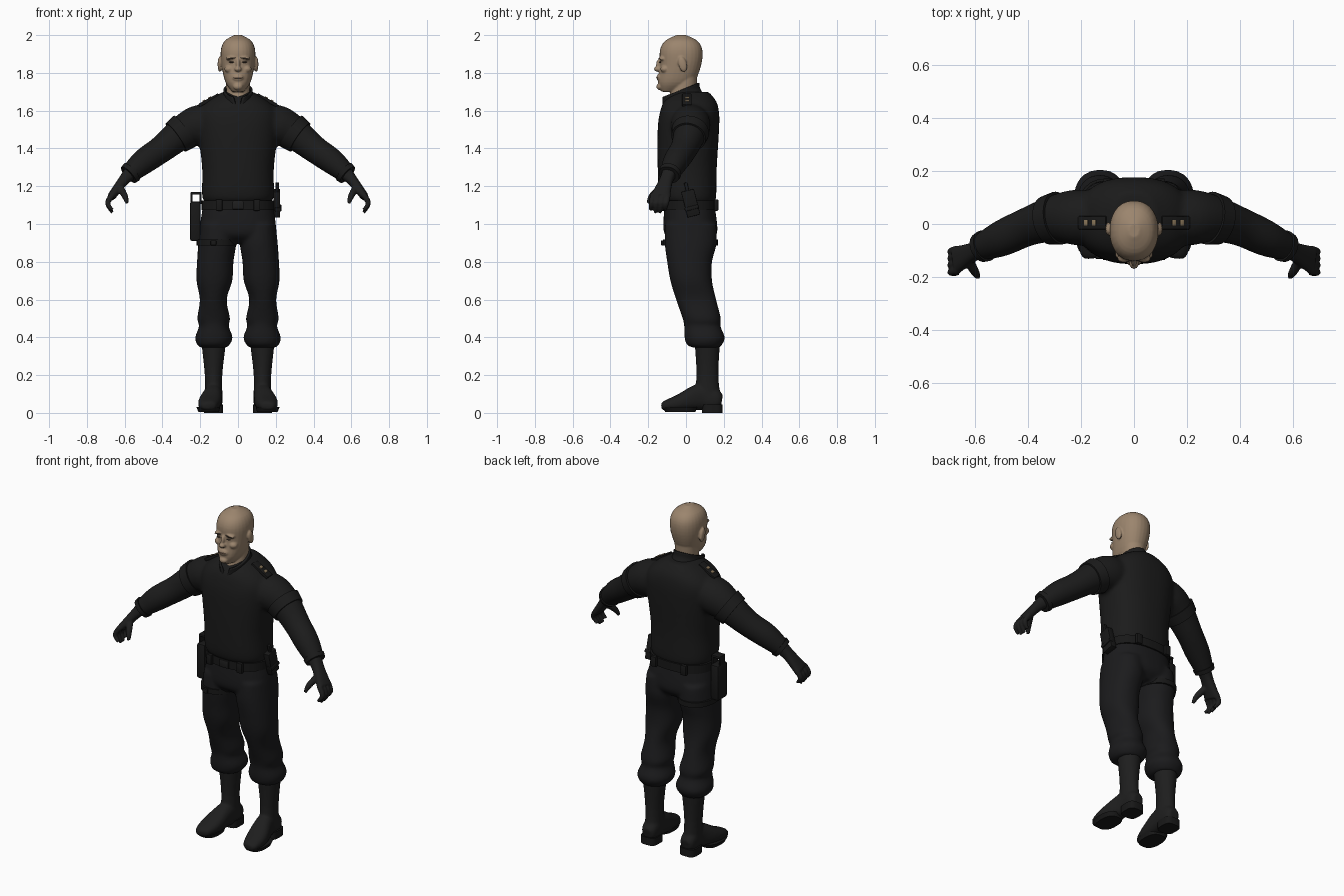
import bpy, bmesh, math
from mathutils import Vector, Matrix

if "Cube" in bpy.data.objects:
    bpy.data.objects.remove(bpy.data.objects["Cube"])


def material(name, red, green, blue):
    mat = bpy.data.materials.new(name)
    mat.use_nodes = True
    colour = (red, green, blue, 1)
    mat.diffuse_color = colour
    shader = mat.node_tree.nodes["Principled BSDF"]
    shader.inputs["Base Color"].default_value = colour
    shader.inputs["Roughness"].default_value = .8
    return mat


SKIN = material("skin", .33, .235, .155)
LIPS = material("lips", .2, .12, .08)
BROW = material("brow_and_eye", .07, .05, .035)
SWEATER = material("sweater_black", .011, .011, .011)
TROUSERS = material("trouser_black", .011, .011, .012)
LEATHER = material("leather_black", .013, .013, .013)
GEAR = material("gear_black", .009, .009, .009)
BADGE = material("badge_tan", .25, .18, .1)
ACROSS, ALONG = Vector((1, 0, 0)), Vector((0, 1, 0))


def spline(rings, t):
    """Smooth in-between of ring tuples; t counts rings."""
    last = len(rings) - 1
    i = min(int(t), last - 1)
    f = t - i
    a, b, c, d = (Vector(rings[min(max(k, 0), last)]) for k in range(i - 1, i + 3))
    return b + f / 2 * (c - a + f * (2 * a - 5 * b + 4 * c - d + f * (3 * (b - c) + d - a)))


def loft(bm, rings, ref=None, sides=28, power=2, gap=0, steps=4):
    """Skin superellipses (x, y, z, radius[, radius]); no ref keeps them level."""
    count = (len(rings) - 1) * steps
    rings = [spline(rings, i / steps) for i in range(count + 1)]
    centres = [Vector(ring[:3]) for ring in rings]
    loops = []
    for i, ring in enumerate(rings):
        u, v = ACROSS, ALONG
        if ref:
            path = (centres[min(i + 1, count)] - centres[max(i - 1, 0)]).normalized()
            u = (ref - path * ref.dot(path)).normalized()
            v = path.cross(u)
        opening = gap * i / count
        loop = []
        for k in range(sides):
            turn = k / (sides - 1 if gap else sides)
            angle = opening + (math.tau - 2 * opening) * turn - math.pi / 2
            c, s = (math.copysign(abs(w) ** (2 / power), w)
                    for w in (math.cos(angle), math.sin(angle)))
            loop.append(bm.verts.new(centres[i] + u * ring[3] * c + v * ring[-1] * s))
        loops.append(loop)
    for low, high in zip(loops, loops[1:]):
        for k in range(sides - 1 if gap else sides):
            j = (k + 1) % sides
            bm.faces.new((low[k], low[j], high[j], high[k]))
    if not gap:
        bm.faces.new(loops[0])
        bm.faces.new(loops[-1])


def level(bm, rows, **options):
    """Level rings given as extents (z, left, right, front, back)."""
    loft(bm, [((a + b) / 2, (c + d) / 2, z, (b - a) / 2, (d - c) / 2)
              for z, a, b, c, d in rows], **options)


def centred(bm, rows, **options):
    """Level rings symmetric in x, given as (z, half width, front, back)."""
    level(bm, [(z, -w, w, front, back) for z, w, front, back in rows], **options)


def band(bm, path, start, end, extra):
    """A raised sleeve around part of a limb path."""
    rings = [spline(path, t) for t in (start, end)]
    for ring in rings:
        ring[3] += extra
    loft(bm, rings, ref=ALONG, steps=1)


def placed(at, size, tilt, axis):
    return (Matrix.Translation(at) @ Matrix.Rotation(tilt, 4, axis)
            @ Matrix.Diagonal((*size, 1)))


def blob(bm, at, size, tilt=0, axis="Y"):
    bmesh.ops.create_uvsphere(bm, u_segments=16, v_segments=10, radius=1,
                              matrix=placed(at, size, tilt, axis))


def box(bm, at, size, tilt=0, axis="Y", bevel=.004):
    corners = bmesh.ops.create_cube(bm, size=1, matrix=placed(at, size, tilt, axis))["verts"]
    edges = list({edge for corner in corners for edge in corner.link_edges})
    bmesh.ops.bevel(bm, geom=edges, offset=bevel, segments=2, affect="EDGES", profile=.5)


def finish(name, bm, mat, mirror=False, voxel=0, soften=4):
    if mirror:
        copy = bmesh.ops.duplicate(bm, geom=bm.verts[:] + bm.edges[:] + bm.faces[:])["geom"]
        for item in copy:
            if isinstance(item, bmesh.types.BMVert):
                item.co.x *= -1
    bmesh.ops.recalc_face_normals(bm, faces=bm.faces[:])
    mesh = bpy.data.meshes.new(name)
    bm.to_mesh(mesh)
    bm.free()
    mesh.materials.append(mat)
    mesh.shade_smooth()
    mesh.set_sharp_from_angle(angle=math.radians(40))
    ob = bpy.data.objects.new(name, mesh)
    bpy.context.scene.collection.objects.link(ob)
    if voxel:
        merge = ob.modifiers.new("merge", "REMESH")
        merge.mode, merge.voxel_size, merge.use_smooth_shade = "VOXEL", voxel, True
        smooth = ob.modifiers.new("soften", "SMOOTH")
        smooth.factor, smooth.iterations = .5, soften
    return ob


# Head: skull, neck, nose, mouth, chin, brow ridges, cheeks and ears merged
bm = bmesh.new()
centred(bm, [(1.7, .03, -.13, -.05), (1.75, .066, -.147, .04), (1.84, .087, -.138, .08),
             (1.92, .091, -.138, .087), (1.97, .07, -.11, .06), (2, .02, -.05, 0)], power=2.2)
centred(bm, [(1.6, .06, -.11, .05), (1.78, .064, -.06, .06)])
blob(bm, at=(0, -.142, 1.85), size=(.011, .016, .03), tilt=-.3, axis="X")
blob(bm, at=(0, -.15, 1.82), size=(.019, .02, .014))
blob(bm, at=(0, -.142, 1.775), size=(.03, .014, .02))
blob(bm, at=(0, -.14, 1.727), size=(.026, .017, .018))
blob(bm, at=(.036, -.128, 1.878), size=(.03, .016, .01), tilt=.15)
blob(bm, at=(.046, -.112, 1.82), size=(.026, .024, .02))
blob(bm, at=(.097, -.018, 1.845), size=(.011, .023, .042), tilt=.25, axis="X")
finish("head", bm, SKIN, mirror=True, voxel=.005, soften=3)

# Facial features
bm = bmesh.new()
blob(bm, at=(.036, -.139, 1.877), size=(.022, .006, .004), tilt=.15)
blob(bm, at=(.034, -.137, 1.857), size=(.013, .005, .004))
finish("brows_and_eyes", bm, BROW, mirror=True)
bm = bmesh.new()
blob(bm, at=(0, -.15, 1.774), size=(.024, .008, .004))
finish("lips", bm, LIPS)

# Sweater: body and sleeves merged
bm = bmesh.new()
centred(bm, [(1.11, .17, -.11, .15), (1.15, .19, -.14, .16), (1.3, .19, -.15, .163),
             (1.5, .213, -.15, .175), (1.59, .21, -.138, .175), (1.65, .16, -.115, .16),
             (1.7, .08, -.06, .12)], sides=40, power=2.4)
ARM = [(.13, .02, 1.54, .1), (.22, .025, 1.52, .105), (.3, .02, 1.48, .088), (.4, -.01, 1.4, .073),
       (.5, -.055, 1.33, .068), (.58, -.09, 1.26, .05)]
loft(bm, ARM, ref=ALONG)
finish("sweater", bm, SWEATER, mirror=True, voxel=.011, soften=6)

# Cuffs and upper-sleeve bands
bm = bmesh.new()
band(bm, ARM, 4.7, 5, .006)
band(bm, ARM, 1.8, 2.3, .009)
finish("cuffs_and_sleeve_bands", bm, SWEATER, mirror=True)

# Open collar, higher at the nape
bm = bmesh.new()
centred(bm, [(1.64, .1, -.125, .1), (1.69, .08, -.127, .075), (1.72, .078, -.132, .072)],
        sides=40, gap=.42)
for vert in bm.verts:
    vert.co.z += vert.co.y * .38
collar = finish("collar", bm, SWEATER)
collar.modifiers.new("cloth", "SOLIDIFY").thickness = .012

# Shoulder straps with badges
bm = bmesh.new()
box(bm, at=(.155, .005, 1.655), size=(.12, .05, .018), tilt=.5)
finish("shoulder_straps", bm, GEAR, mirror=True)
bm = bmesh.new()
for shift in (-.01, .02):
    box(bm, at=(.16 + shift, .005, 1.663 - shift * .55), size=(.016, .022, .008), tilt=.5, bevel=.002)
finish("shoulder_badges", bm, BADGE, mirror=True)

# Gloved hands with curled fingers
bm = bmesh.new()
loft(bm, [(.57, -.088, 1.27, .038, .038), (.61, -.107, 1.225, .036, .028),
          (.67, -.135, 1.145, .052, .022)], ref=ALONG, power=2.5)
for i in range(4):
    y = -.174 + .026 * i
    rise = .014 if i in (0, 3) else 0
    loft(bm, [(.665, y, 1.155, .016), (.69, y - .008, 1.11, .014),
              (.665, y - .014, 1.06 + rise, .009)], ref=ALONG, sides=12)
loft(bm, [(.63, -.125, 1.2, .02), (.6, -.18, 1.15, .017), (.587, -.2, 1.11, .009)],
     ref=ALONG, sides=12)
finish("gloves", bm, LEATHER, mirror=True, voxel=.006, soften=2)

# Trousers: hips and baggy legs merged
bm = bmesh.new()
centred(bm, [(1.14, .178, -.11, .145), (1, .2, -.12, .165), (.94, .195, -.11, .16),
             (.9, .14, -.06, .12)], sides=40, power=2.4)
level(bm, [(1, .02, .2, -.11, .16), (.9, .01, .21, -.113, .163), (.8, .024, .217, -.1, .138),
           (.7, .03, .22, -.083, .138), (.6, .06, .202, -.053, .16), (.5, .042, .216, -.018, .185),
           (.46, .05, .206, -.01, .182), (.4, .028, .227, -.008, .206), (.36, .045, .216, .005, .19),
           (.345, .065, .195, .04, .175)], power=2.2)
finish("trousers", bm, TROUSERS, mirror=True, voxel=.011, soften=4)

# Boots: shaft and foot merged, separate sole and heel
bm = bmesh.new()
level(bm, [(.38, .062, .195, .045, .18), (.2, .083, .176, .055, .172), (.06, .08, .175, .04, .185)])
loft(bm, [(.128, .19, .065, .03, .03), (.128, .16, .07, .046, .055), (.13, .08, .085, .048, .07),
          (.15, -.03, .055, .06, .045), (.16, -.11, .038, .045, .027), (.16, -.13, .035, .02, .014)],
     ref=ACROSS, power=2.4)
finish("boots", bm, LEATHER, mirror=True, voxel=.008, soften=3)
bm = bmesh.new()
level(bm, [(z, .08, .18, .085, .194) for z in (0, .045)], power=3.5, steps=1)
level(bm, [(.006, .1, .21, -.11, .05), (.03, .094, .22, -.126, .06)], power=2.6, steps=1)
finish("boot_soles", bm, GEAR, mirror=True)

# Belt, keepers and buckle
bm = bmesh.new()
centred(bm, [(z, .193, -.128, .164) for z in (1.075, 1.125)], sides=40, power=2.4, steps=1)
finish("belt", bm, GEAR)
bm = bmesh.new()
for y in (-.125, .16):
    box(bm, at=(.1, y, 1.1), size=(.035, .022, .06))
finish("belt_keepers", bm, GEAR, mirror=True)
bm = bmesh.new()
box(bm, at=(0, -.13, 1.1), size=(.06, .014, .045))
finish("belt_buckle", bm, LEATHER)

# Radio pouch with aerial on the left hip
bm = bmesh.new()
box(bm, at=(.205, .025, 1.11), size=(.036, .07, .14), tilt=.25, axis="X")
box(bm, at=(.208, .005, 1.19), size=(.018, .018, .06), tilt=.25, axis="X")
box(bm, at=(.212, .03, 1.085), size=(.036, .076, .02), tilt=.25, axis="X")
finish("radio_pouch", bm, GEAR)

# Holster with open handle frame, and thigh strap, on the right
bm = bmesh.new()
box(bm, at=(-.226, .01, 1.015), size=(.056, .09, .21), bevel=.012)
for x in (-.246, -.198):
    box(bm, at=(x, .01, 1.135), size=(.01, .05, .06))
box(bm, at=(-.222, .01, 1.163), size=(.058, .055, .014))
finish("holster", bm, GEAR)
bm = bmesh.new()
level(bm, [(z, -.22, -.007, -.121, .17) for z in (.887, .917)], power=2.2, steps=1)
box(bm, at=(-.13, -.124, .9), size=(.03, .016, .026))
finish("thigh_strap", bm, GEAR)
